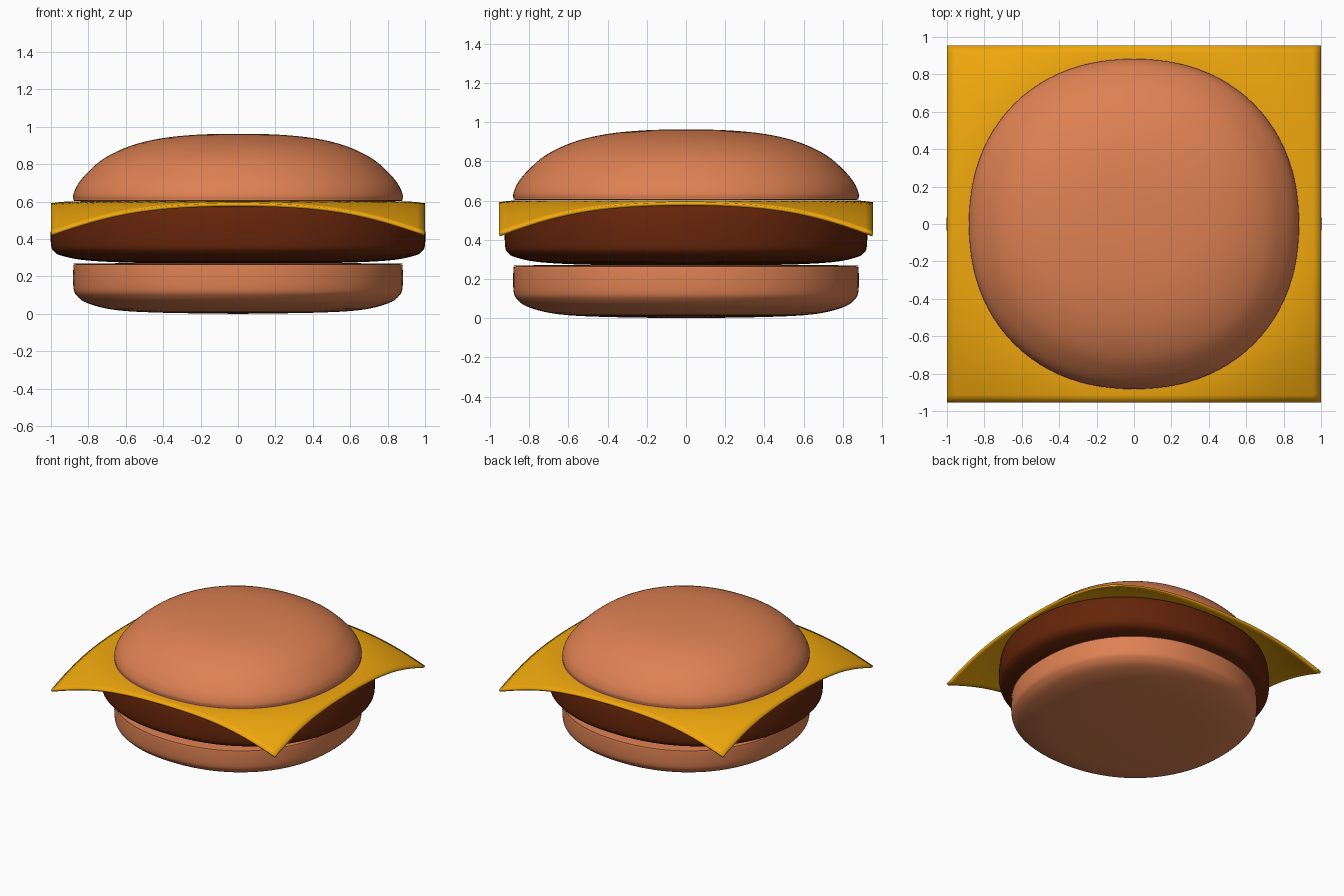
import bpy, bmesh, math

if "Cube" in bpy.data.objects:
    bpy.data.objects.remove(bpy.data.objects["Cube"])

SQUARENESS = 2.17   # outlines are slightly squarer than a circle
SEGMENTS = 96


def material(name, color):
    mat = bpy.data.materials.new(name)
    mat.diffuse_color = (*color, 1)
    mat.use_nodes = True
    mat.node_tree.nodes["Principled BSDF"].inputs["Base Color"].default_value = mat.diffuse_color
    return mat


def finish(name, bm, mat, angle):
    bmesh.ops.recalc_face_normals(bm, faces=bm.faces)
    mesh = bpy.data.meshes.new(name)
    bm.to_mesh(mesh)
    bm.free()
    ob = bpy.data.objects.new(name, mesh)
    bpy.context.collection.objects.link(ob)
    mesh.materials.append(mat)
    bpy.ops.object.select_all(action='DESELECT')
    ob.select_set(True)
    bpy.context.view_layer.objects.active = ob
    bpy.ops.object.shade_smooth_by_angle(angle=math.radians(angle))
    return ob


def smooth_curve(pts, steps=4):
    """Catmull-Rom through the profile points."""
    p = [pts[0]] + pts + [pts[-1]]
    out = []
    for a, b, c, d in zip(p, p[1:], p[2:], p[3:]):
        for i in range(steps):
            t = i / steps
            out.append(tuple(0.5 * (2 * b[k] + (c[k] - a[k]) * t
                       + (2 * a[k] - 5 * b[k] + 4 * c[k] - d[k]) * t * t
                       + (3 * b[k] - a[k] - 3 * c[k] + d[k]) * t ** 3) for k in (0, 1)))
    return out + [pts[-1]]


def lathe(name, profile, mat, y_scale=1.0):
    """Revolve (radius, z) points along a squarish round outline, poles at both ends."""
    bm = bmesh.new()
    rings = []
    prof = smooth_curve(profile)
    for r, z in prof[1:-1]:
        ring = []
        for i in range(SEGMENTS):
            a = 2 * math.pi * i / SEGMENTS
            c, s = math.cos(a), math.sin(a)
            k = r / (abs(c) ** SQUARENESS + abs(s) ** SQUARENESS) ** (1 / SQUARENESS)
            ring.append(bm.verts.new((k * c, k * s * y_scale, z)))
        rings.append(ring)
    n = SEGMENTS
    for lo, hi in zip(rings, rings[1:]):
        for i in range(n):
            bm.faces.new((lo[i], lo[(i + 1) % n], hi[(i + 1) % n], hi[i]))
    for (r, z), ring in ((prof[0], rings[0]), (prof[-1], rings[-1])):
        pole = bm.verts.new((0, 0, z))
        for i in range(n):
            bm.faces.new((ring[i], ring[(i + 1) % n], pole))
    return finish(name, bm, mat, 50)


bun = material("bun", (0.73, 0.22, 0.085))
meat = material("patty", (0.13, 0.018, 0.003))
yellow = material("cheese", (0.87, 0.39, 0.004))

# Bottom bun
lathe("bottom_bun", [(0, 0), (0.4, 0.006), (0.65, 0.02), (0.8, 0.055), (0.86, 0.095),
                     (0.88, 0.14), (0.88, 0.25), (0.868, 0.265), (0.8, 0.27), (0, 0.272)], bun)

# Patty, a little shallower front to back
lathe("patty", [(0, 0.27), (0.5, 0.272), (0.8, 0.285), (0.94, 0.31), (0.985, 0.335),
                (1.0, 0.37), (1.0, 0.46), (0.985, 0.55), (0.95, 0.575), (0.8, 0.582),
                (0, 0.584)], meat, 0.923)

# Cheese slice with drooping corners
bm = bmesh.new()
bmesh.ops.create_grid(bm, x_segments=48, y_segments=48, size=1)
for v in bm.verts:
    t = max(0.0, min(1.0, (v.co.xy.length - 0.9) / 0.514))
    v.co.z = 0.601 - 0.168 * t ** 1.5 * (1 - 0.5 * (1 - t) ** 2) + 0.0
    v.co.y *= 0.955
cheese = finish("cheese_slice", bm, yellow, 40)
solid = cheese.modifiers.new("thickness", 'SOLIDIFY')
solid.thickness = 0.017
solid.offset = -1

# Top bun dome
lathe("top_bun", [(0, 0.602), (0.8, 0.602), (0.872, 0.604), (0.88, 0.612), (0.88, 0.64),
                  (0.855, 0.695), (0.8, 0.76), (0.71, 0.835), (0.57, 0.9), (0.4, 0.94),
                  (0.2, 0.959), (0, 0.963)], bun)
